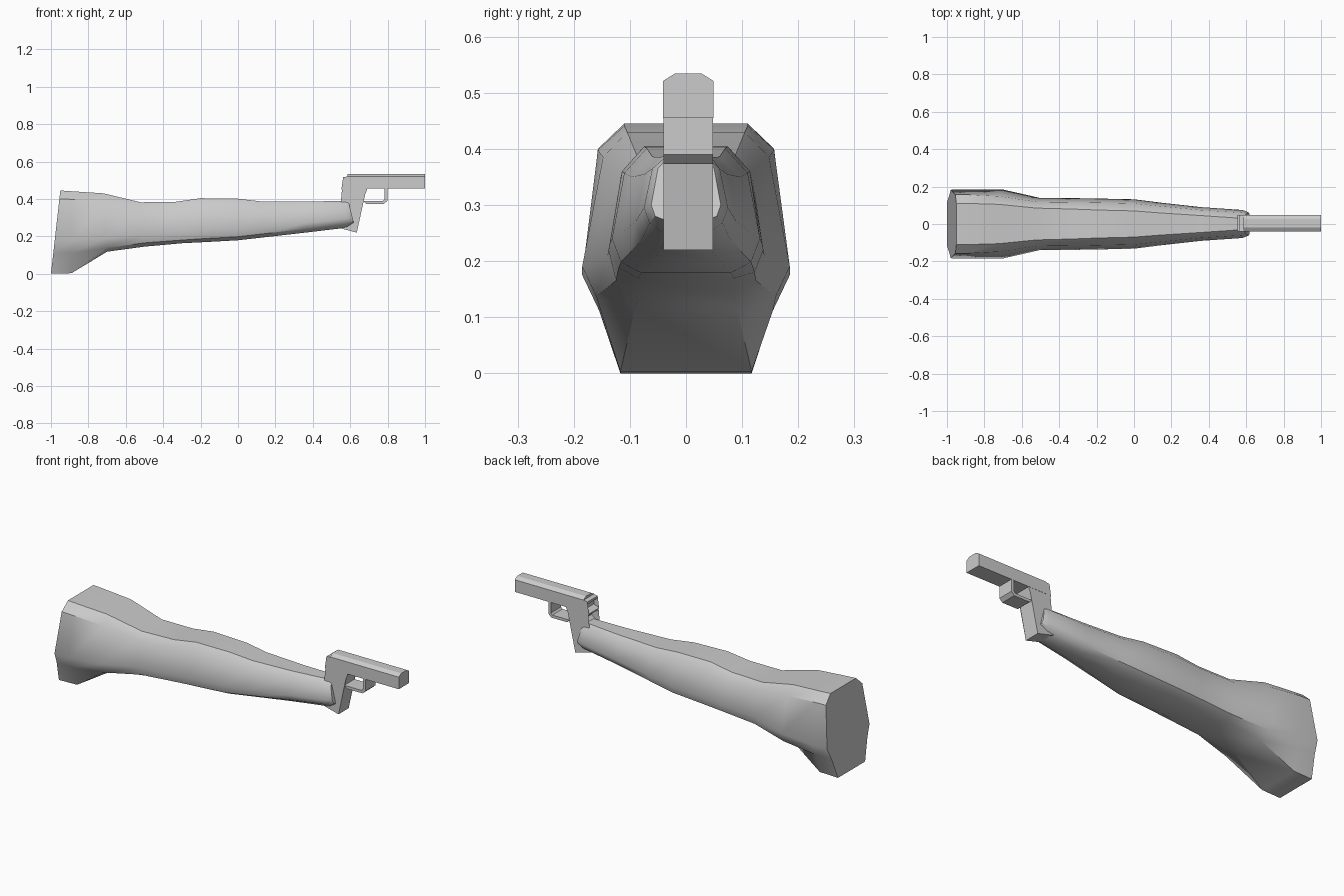
import bpy, bmesh, math

GUN_Y = 0.004
GUN_HALF = 0.044


def finish(name, bm, smooth=None):
    bmesh.ops.recalc_face_normals(bm, faces=bm.faces)
    mesh = bpy.data.meshes.new(name)
    bm.to_mesh(mesh)
    bm.free()
    ob = bpy.data.objects.new(name, mesh)
    bpy.context.collection.objects.link(ob)
    if smooth:
        bpy.ops.object.select_all(action='DESELECT')
        ob.select_set(True)
        bpy.context.view_layer.objects.active = ob
        bpy.ops.object.shade_smooth_by_angle(angle=math.radians(smooth))
    return ob


def loft(name, rings, smooth=None):
    bm = bmesh.new()
    loops = [[bm.verts.new(p) for p in ring] for ring in rings]
    n = len(loops[0])
    for a, b in zip(loops, loops[1:]):
        for i in range(n):
            j = (i + 1) % n
            bm.faces.new((a[i], a[j], b[j], b[i]))
    for cap in (loops[0], loops[-1]):
        f = bm.faces.new(cap)
        bmesh.ops.triangulate(bm, faces=[f])
    return finish(name, bm, smooth)


def side_prism(name, profile, half):
    # side profile in x, z spread across the width
    return loft(name, [[(x, GUN_Y + s * half, z) for x, z in profile] for s in (-1, 1)])


def arm_ring(x_bot, x_top, half):
    # mirrored cross-section of (y, z), leaning from x_bot to x_top
    lo, hi = half[-1][1], half[0][1]
    pts = half + [(-y, z) for y, z in reversed(half)]
    return [(x_bot + (x_top - x_bot) * (z - lo) / (hi - lo), y, z) for y, z in pts]


# Arm: sleeve flaring to a flat elbow end and tapering to the wrist
arm = [
    (-1.00, -0.95, [(.11, .445), (.157, .40), (.183, .175), (.155, .115), (.117, 0)]),
    (-0.89, -0.89, [(.11, .441), (.157, .398), (.185, .175), (.155, .112), (.117, .003)]),
    (-0.70, -0.72, [(.105, .43), (.148, .385), (.185, .19), (.160, .137), (.09, .118)]),
    (-0.50, -0.52, [(.085, .382), (.118, .35), (.140, .21), (.125, .165), (.085, .145)]),
    (-0.30, -0.33, [(.08, .385), (.116, .35), (.138, .22), (.122, .18), (.085, .163)]),
    (-0.18, -0.20, [(.075, .404), (.114, .36), (.136, .23), (.120, .188), (.085, .169)]),
    (0.00, 0.00, [(.07, .401), (.110, .357), (.132, .24), (.116, .198), (.08, .179)]),
    (0.15, 0.13, [(.06, .386), (.096, .35), (.114, .25), (.100, .215), (.065, .196)]),
    (0.36, 0.36, [(.045, .385), (.074, .355), (.090, .27), (.078, .24), (.045, .220)]),
    (0.58, 0.58, [(.030, .391), (.060, .365), (.075, .295), (.065, .268), (.035, .246)]),
    (0.62, 0.59, [(.028, .389), (.050, .365), (.062, .300), (.055, .280), (.030, .270)]),
]
loft("arm", [arm_ring(*s) for s in arm], 35)

# Slide: long box with chamfered top edges
slide = [(-.045, .455), (.045, .455), (.045, .521), (.024, .534), (-.024, .534), (-.045, .521)]
loft("slide", [[(x, GUN_Y + y, z) for y, z in slide] for x in (.585, 1.0)])

# Grip with its rear hammer and tang teeth
grip = [(.59, .521), (.562, .516), (.566, .500), (.587, .493), (.585, .466),
        (.553, .453), (.560, .440), (.592, .434), (.598, .405), (.572, .385),
        (.590, .350), (.572, .258), (.537, .246), (.635, .220), (.672, .405),
        (.690, .450), (.690, .470)]
side_prism("grip", grip, GUN_HALF)

# Trigger guard: bent strap under the slide
guard = [(.670, .388), (.774, .388), (.783, .397), (.783, .460), (.798, .460),
         (.798, .390), (.780, .373), (.685, .373)]
side_prism("trigger_guard", guard, GUN_HALF)
